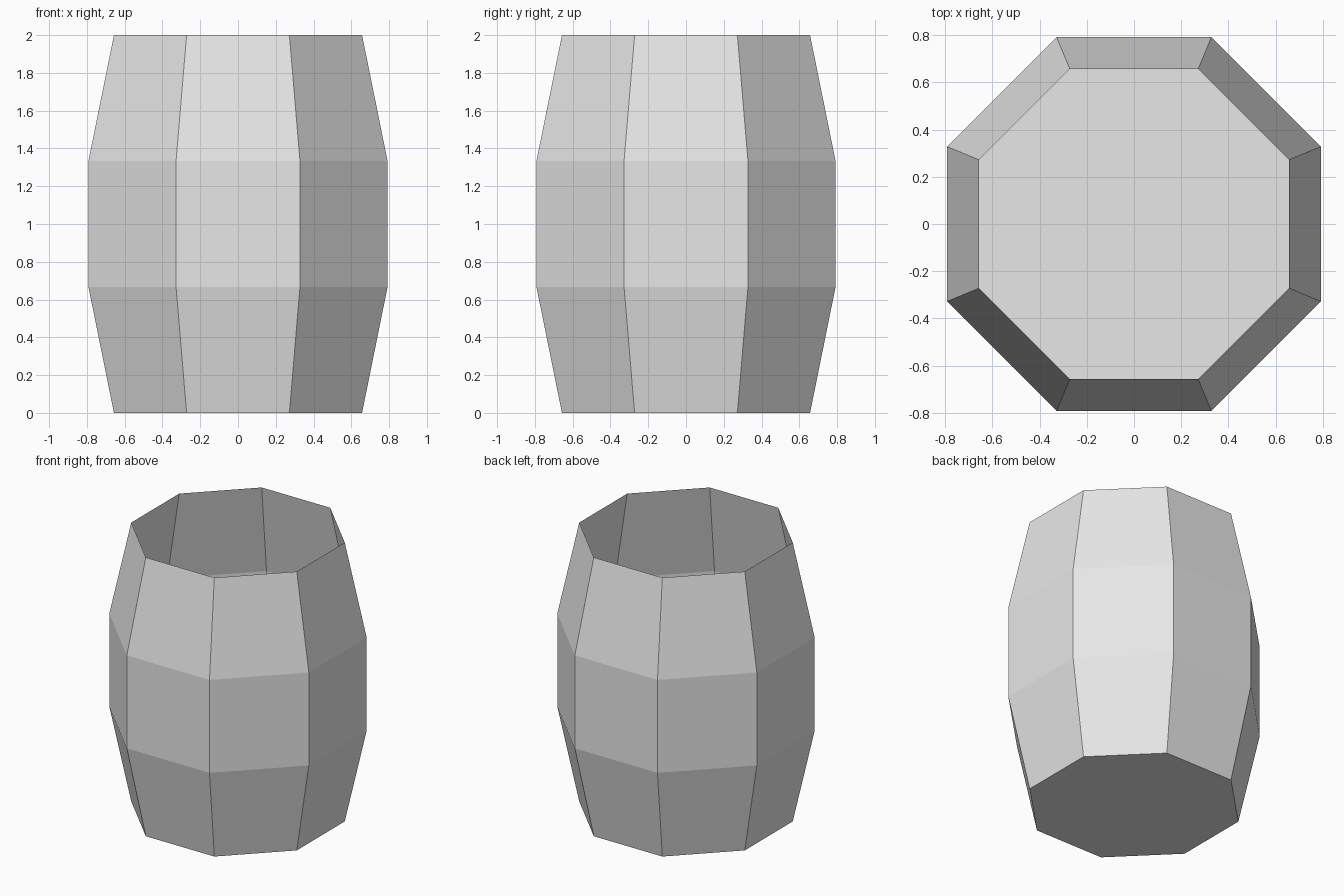
import bpy
import bmesh
import math
from mathutils import Matrix, Vector

cube = bpy.data.objects.get("Cube")
if cube:
    bpy.data.objects.remove(cube, do_unlink=True)

SIDES = 8
END_RADIUS = 0.711
BELLY_RADIUS = 0.857
PROFILE = [(BELLY_RADIUS, 2 / 3), (BELLY_RADIUS, 4 / 3), (END_RADIUS, 2)]
CENTER = Vector((0, 0, 1))


def make_material(name, color):
    mat = bpy.data.materials.new(name)
    mat.use_nodes = True
    mat.diffuse_color = color
    mat.node_tree.nodes["Principled BSDF"].inputs["Base Color"].default_value = color
    return mat


# Closed base, turned so that a flat side faces the front
bm = bmesh.new()
bmesh.ops.create_circle(bm, cap_ends=True, segments=SIDES, radius=END_RADIUS,
                        matrix=Matrix.Rotation(math.pi / SIDES, 4, "Z"))
ring = list(bm.edges)

# Three bands of staves, each pulled up from the ring below; the top stays open
for radius, height in PROFILE:
    result = bmesh.ops.extrude_edge_only(bm, edges=ring)["geom"]
    ring = [e for e in result if isinstance(e, bmesh.types.BMEdge)]
    for vert in [v for v in result if isinstance(v, bmesh.types.BMVert)]:
        flat = vert.co.xy.normalized() * radius
        vert.co = (flat.x, flat.y, height)

# Face the staves outwards and the base downwards
bm.normal_update()
for face in bm.faces:
    if face.normal.dot(face.calc_center_median() - CENTER) < 0:
        face.normal_flip()

mesh = bpy.data.meshes.new("barrel")
bm.to_mesh(mesh)
bm.free()
mesh.materials.append(make_material("light grey", (0.8, 0.8, 0.8, 1)))
barrel = bpy.data.objects.new("barrel", mesh)
bpy.context.collection.objects.link(barrel)
